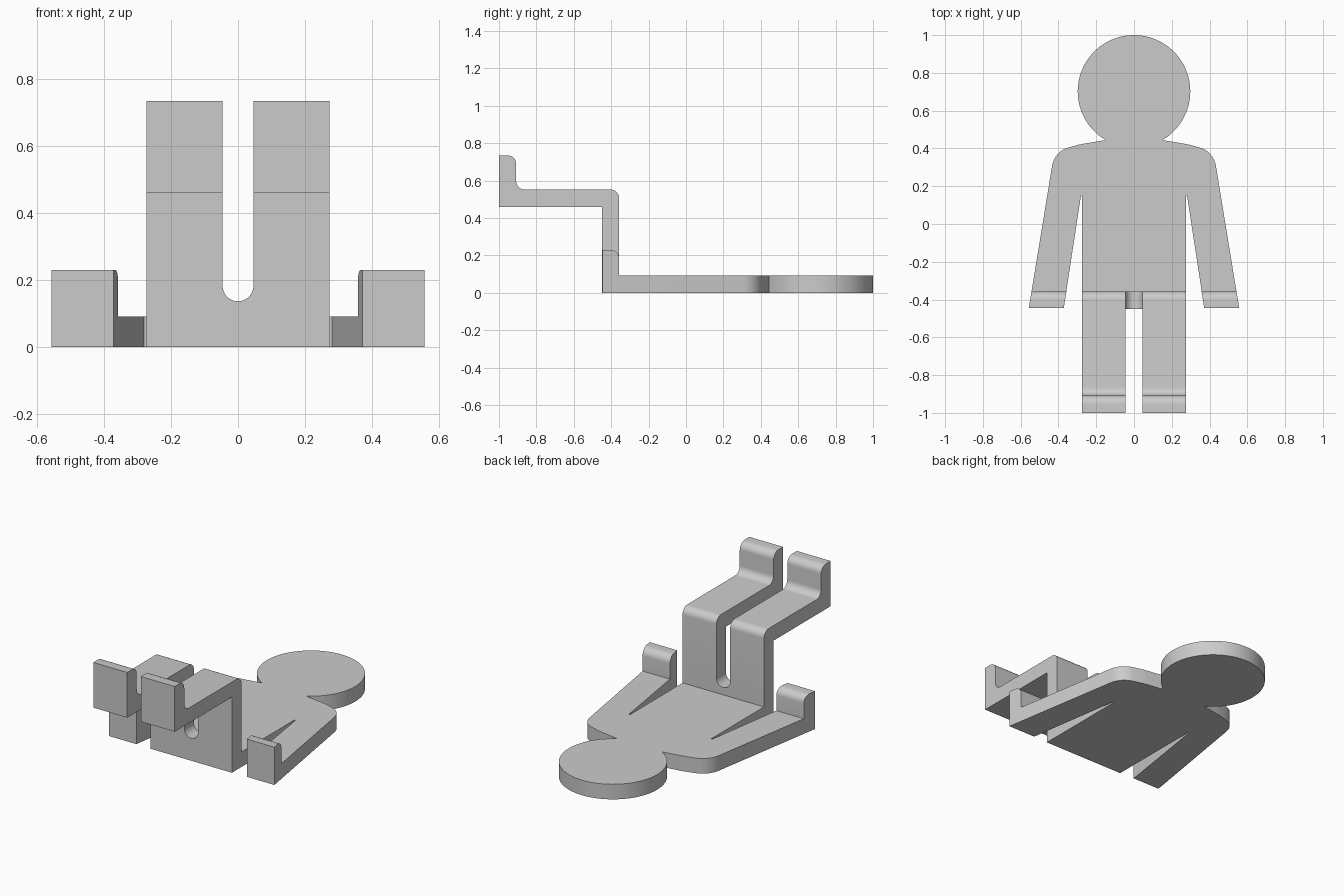
import bpy, bmesh
from math import sin, cos, tan, radians
from mathutils import Vector

if "Cube" in bpy.data.objects:
    bpy.data.objects.remove(bpy.data.objects["Cube"], do_unlink=True)

T = 0.092                    # plate thickness
FRONT, BACK = -0.45, -0.358  # the upright part of the sheet
ARM_SLOPE = -0.16            # sideways drift of the arms per unit of y

grey = bpy.data.materials.new("plain grey")
grey.use_nodes = True
grey.diffuse_color = (0.6, 0.6, 0.6, 1)
grey.node_tree.nodes["Principled BSDF"].inputs["Base Color"].default_value = (0.6, 0.6, 0.6, 1)


def arc(cx, cy, r, start, end, n):
    angles = [radians(start + (end - start) * i / n) for i in range(n + 1)]
    return [(cx + r * cos(a), cy + r * sin(a)) for a in angles]


def rounded(points, n=8):
    """Replace each (x, y, radius) corner by a tangent arc; plain corners stay sharp."""
    out = []
    for i, p in enumerate(points):
        if len(p) == 2:
            out.append(p)
            continue
        c = Vector(p[:2])
        a = (Vector(points[i - 1][:2]) - c).normalized()
        b = (Vector(points[(i + 1) % len(points)][:2]) - c).normalized()
        half = a.angle(b) / 2
        start = c + a * (p[2] / tan(half))
        centre = c + (a + b).normalized() * (p[2] / sin(half))
        spoke = start - centre
        turn = radians(180) - 2 * half
        if a.x * b.y - a.y * b.x > 0:
            turn = -turn
        for k in range(n + 1):
            t = turn * k / n
            out.append((centre.x + spoke.x * cos(t) - spoke.y * sin(t),
                        centre.y + spoke.x * sin(t) + spoke.y * cos(t)))
    return out


def prism(name, points, low, high, place):
    """Extrude a 2D outline; place(u, v, depth) gives the 3D position."""
    bm = bmesh.new()
    rings = [[bm.verts.new(place(u, v, d)) for u, v in points] for d in (low, high)]
    for ring in rings:
        bm.faces.new(ring)
    for i in range(len(points)):
        bm.faces.new((rings[0][i - 1], rings[0][i], rings[1][i], rings[1][i - 1]))
    bmesh.ops.recalc_face_normals(bm, faces=bm.faces)
    mesh = bpy.data.meshes.new(name)
    bm.to_mesh(mesh)
    bm.free()
    mesh.materials.append(grey)
    obj = bpy.data.objects.new(name, mesh)
    bpy.context.collection.objects.link(obj)
    return obj


def smooth(obj):
    bpy.ops.object.select_all(action='DESELECT')
    obj.select_set(True)
    bpy.context.view_layer.objects.active = obj
    bpy.ops.object.shade_smooth_by_angle(angle=radians(30))


# Flat body: head, shoulders, arms and torso as one mirrored outline
half = arc(0, 0.702, 0.298, 90, -59.8, 40) + rounded([
    (0.15, 0.4445), (0.28, 0.423, 0.4), (0.421, 0.385, 0.12),
    (0.557, FRONT + 0.004), (0.372, FRONT + 0.004),
    (0.281, 0.15), (0.274, 0.15), (0.274, FRONT)])[1:]
outline = half + [(-x, y) for x, y in reversed(half[1:])]
body = prism("body", outline, 0, T, lambda u, v, d: (u, v, d))
smooth(body)

# Raised hands at the arm ends, sheared to follow the arms
hand_profile = rounded([(FRONT + 0.004, T), (FRONT + 0.004, 0.23),
                        (BACK, 0.23, 0.045), (BACK, T)])
for side, name in ((1, "left_hand"), (-1, "right_hand")):
    smooth(prism(name, hand_profile, 0.372, 0.557, lambda u, v, d: (
        side * (d + ARM_SLOPE * (u - FRONT - 0.004)), u, v)))

# Folded legs with upturned feet
leg_profile = rounded([
    (FRONT, T), (FRONT, 0.46), (-1, 0.46), (-1, 0.735), (-0.908, 0.735, 0.045),
    (-0.908, 0.552, 0.045), (BACK, 0.552, 0.045), (BACK, T)])
legs = prism("legs", leg_profile, -0.274, 0.274, lambda u, v, d: (d, u, v))

# Round-ended slot between the legs
slot = prism("slot_cutter", arc(0, 0.183, 0.046, 180, 360, 24) + [(0.046, 0.9), (-0.046, 0.9)],
             -1.1, -0.2, lambda u, v, d: (u, d, v))
slot.hide_render = True
cut = legs.modifiers.new("slot", 'BOOLEAN')
cut.operation = 'DIFFERENCE'
cut.solver = 'EXACT'
cut.object = slot
bpy.context.view_layer.objects.active = legs
bpy.ops.object.modifier_apply(modifier=cut.name)
bpy.data.objects.remove(slot, do_unlink=True)
smooth(legs)
